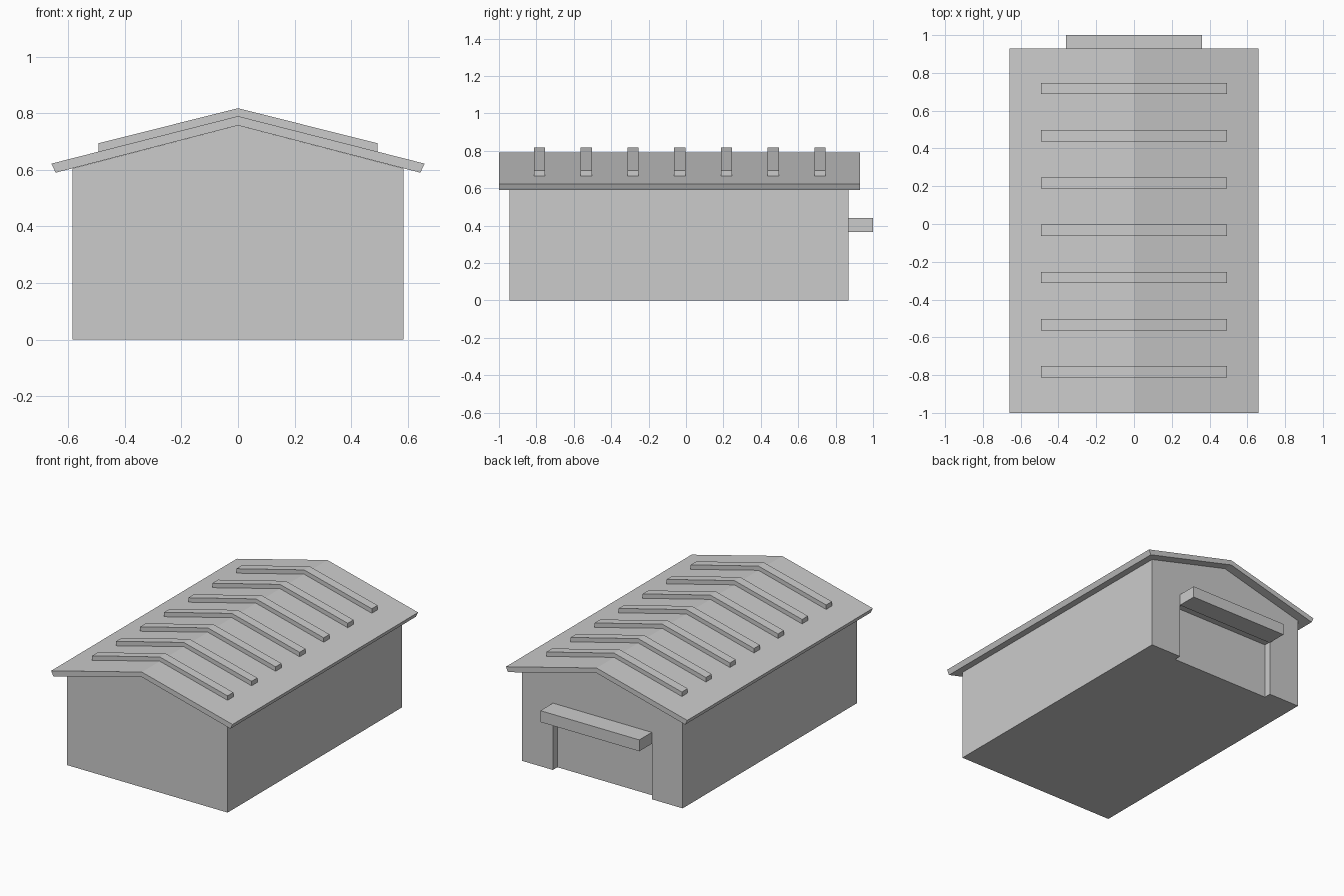
import bpy
import bmesh

cube = bpy.data.objects.get("Cube")
if cube:
    bpy.data.objects.remove(cube, do_unlink=True)

# Single plain grey finish
grey = bpy.data.materials.new("plain_grey")
grey.use_nodes = True
colour = (0.6, 0.6, 0.6, 1)
grey.diffuse_color = colour
grey.node_tree.nodes["Principled BSDF"].inputs["Base Color"].default_value = colour


def extrude_profile(name, profile, y0, y1):
    """Extrude an x-z outline from y0 to y1."""
    bm = bmesh.new()
    face = bm.faces.new([bm.verts.new((x, y0, z)) for x, z in profile])
    result = bmesh.ops.extrude_face_region(bm, geom=[face], use_keep_orig=True)
    moved = [v for v in result["geom"] if isinstance(v, bmesh.types.BMVert)]
    bmesh.ops.translate(bm, verts=moved, vec=(0, y1 - y0, 0))
    bmesh.ops.recalc_face_normals(bm, faces=bm.faces)
    mesh = bpy.data.meshes.new(name)
    bm.to_mesh(mesh)
    bm.free()
    mesh.materials.append(grey)
    obj = bpy.data.objects.new(name, mesh)
    bpy.context.collection.objects.link(obj)
    return obj


def mirrored(half):
    """Complete a right-hand outline with its mirror image."""
    return half + [(-x, z) for x, z in reversed(half) if x > 0]


def box(name, half_width, y0, y1, z0, z1):
    return extrude_profile(name, mirrored([(half_width, z0), (half_width, z1)]), y0, y1)


# Gabled hall with a shallow doorway recess in the back wall
hall = extrude_profile("hall", mirrored([(0.585, 0), (0.585, 0.605), (0, 0.757)]), -0.943, 0.87)
cutter = box("doorway_cutter", 0.36, 0.823, 0.95, -0.1, 0.37)
cutter.hide_render = True
cut = hall.modifiers.new("doorway", "BOOLEAN")
cut.operation = "DIFFERENCE"
cut.solver = "EXACT"
cut.object = cutter
bpy.context.view_layer.objects.active = hall
bpy.ops.object.modifier_apply(modifier=cut.name)
bpy.data.objects.remove(cutter, do_unlink=True)

# Overhanging roof slab, with eaves cut square to the slope
roof_half = [(0, 0.757), (0.645, 0.59), (0.66, 0.622), (0, 0.79)]
extrude_profile("roof", mirrored(roof_half), -1, 0.93)

# Seven raised ribs straddling the ridge
rib_half = [(0, 0.787), (0.493, 0.662), (0.493, 0.694), (0, 0.818)]
for i in range(7):
    y = -0.783 + i * 0.25
    extrude_profile(f"roof_rib_{i + 1}", mirrored(rib_half), y - 0.03, y + 0.03)

# Canopy over the doorway
box("door_canopy", 0.36, 0.868, 1, 0.365, 0.44)
